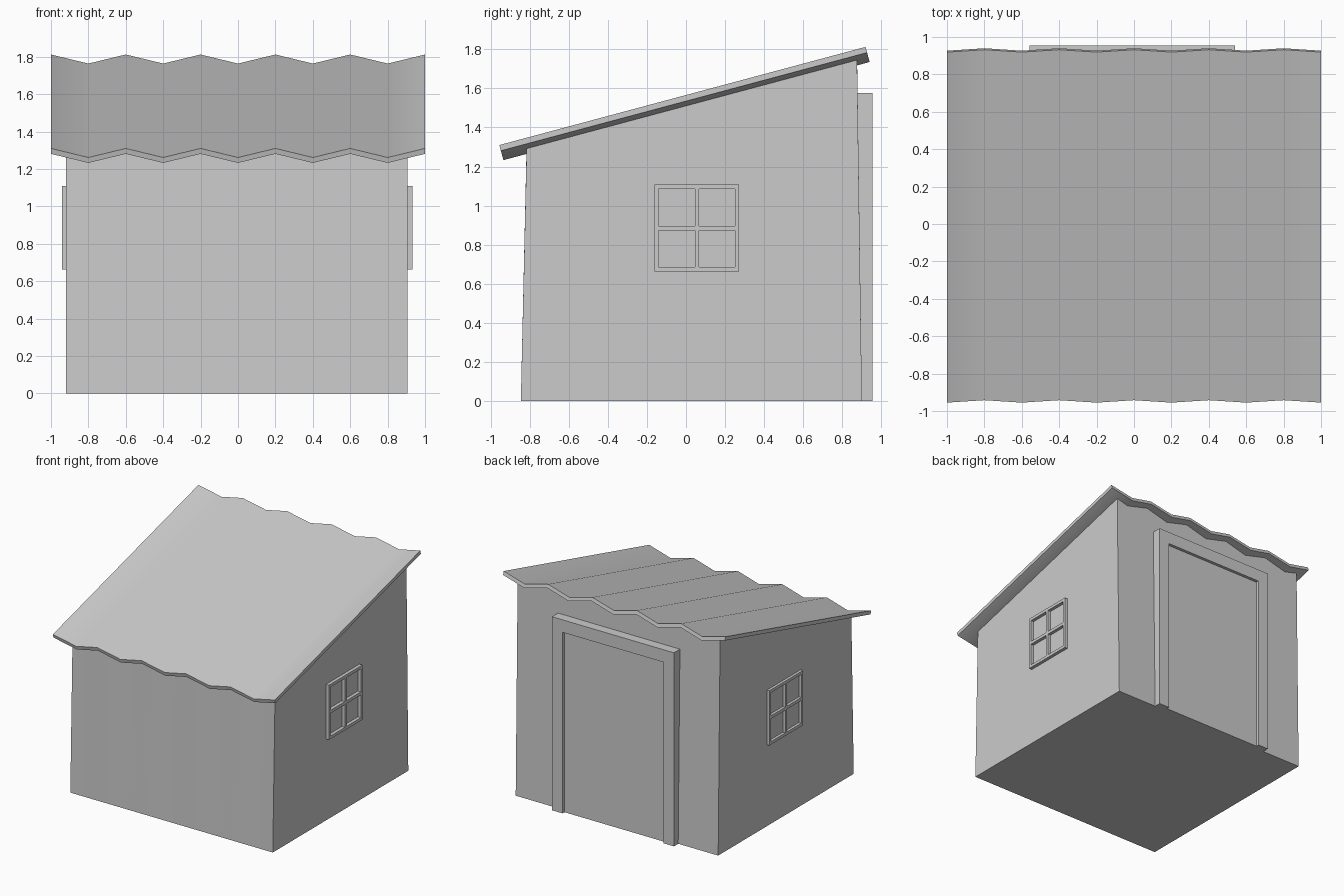
import bpy, bmesh, math
from mathutils import Vector

if "Cube" in bpy.data.objects:
    bpy.data.objects.remove(bpy.data.objects["Cube"])

PITCH = math.radians(15)
ALONG = Vector((0, math.cos(PITCH), math.sin(PITCH)))
NORMAL = Vector((0, -math.sin(PITCH), math.cos(PITCH)))
EAVE = Vector((0, -0.955, 1.31))
LENGTH, THICK, WAVE = 1.94, 0.03, 0.05


def make_object(name, bm):
    bmesh.ops.recalc_face_normals(bm, faces=bm.faces)
    mesh = bpy.data.meshes.new(name)
    bm.to_mesh(mesh)
    bm.free()
    obj = bpy.data.objects.new(name, mesh)
    bpy.context.collection.objects.link(obj)
    return obj


def loft(name, sections):
    """Skin a row of closed cross-sections and cap both ends."""
    bm = bmesh.new()
    rings = [[bm.verts.new(p) for p in s] for s in sections]
    n = len(rings[0])
    for a, b in zip(rings, rings[1:]):
        for i in range(n):
            j = (i + 1) % n
            bm.faces.new((a[i], a[j], b[j], b[i]))
    bm.faces.new(rings[0])
    bm.faces.new(rings[-1])
    return make_object(name, bm)


def prism(name, outline, axis_a, axis_b, place):
    """Extrude a 2D outline between two depths."""
    return loft(name, [[place(d, u, v) for u, v in outline] for d in (axis_a, axis_b)])


def drop(x):
    """Depth of the corrugation below its ridges (ridges at x = -1, -0.6, ...)."""
    t = ((x + 1) / 0.4) % 1
    return WAVE * (1 - abs(2 * t - 1))


folds = [round(-1 + 0.2 * i, 2) for i in range(11)]

# Corrugated sloping roof
sections = []
for x in folds:
    top = EAVE + Vector((x, 0, 0)) - NORMAL * drop(x)
    low = top - NORMAL * THICK
    sections.append([top, top + ALONG * LENGTH, low + ALONG * LENGTH, low])
roof = loft("roof", sections)
bpy.context.view_layer.objects.active = roof
roof.select_set(True)
bpy.ops.object.shade_smooth_by_angle(angle=math.radians(30))
roof.select_set(False)


# Walls, with the top following the roof inside its thickness
def roof_mid(x, y):
    return EAVE.z + math.tan(PITCH) * (y - EAVE.y) - (drop(x) + THICK / 2) / math.cos(PITCH)


loft("walls", [[(x, -0.845, 0), (x, -0.815, roof_mid(x, -0.815)),
                (x, 0.875, roof_mid(x, 0.875)), (x, 0.90, 0)]
               for x in [-0.92] + folds[1:-1] + [0.905]])

# Door frame and recessed door panel on the back wall
back = lambda d, u, v: (u, d, v)
prism("door_frame", [(-0.56, 0), (-0.56, 1.577), (0.54, 1.577), (0.54, 0),
                     (0.445, 0), (0.445, 1.475), (-0.465, 1.475), (-0.465, 0)],
      0.86, 0.955, back)
prism("door_panel", [(-0.47, 0), (-0.47, 1.48), (0.45, 1.48), (0.45, 0)], 0.86, 0.93, back)


# Four-pane windows on both side walls
def window(name, x_in, x_out):
    bm = bmesh.new()
    ys = [-0.16, -0.14, 0.045, 0.066, 0.251, 0.272]
    zs = [0.663, 0.687, 0.872, 0.897, 1.085, 1.109]
    grid = [[bm.verts.new((x_out, y, z)) for z in zs] for y in ys]
    for i in range(5):
        for j in range(5):
            if not (i % 2 and j % 2):
                bm.faces.new((grid[i][j], grid[i + 1][j], grid[i + 1][j + 1], grid[i][j + 1]))
    ret = bmesh.ops.extrude_face_region(bm, geom=bm.faces[:], use_keep_orig=True)
    moved = [g for g in ret["geom"] if isinstance(g, bmesh.types.BMVert)]
    bmesh.ops.translate(bm, verts=moved, vec=(x_in - x_out, 0, 0))
    bmesh.ops.dissolve_limit(bm, angle_limit=0.01, verts=bm.verts[:], edges=bm.edges[:])
    return make_object(name, bm)


window("window_right", 0.895, 0.932)
window("window_left", -0.91, -0.942)
